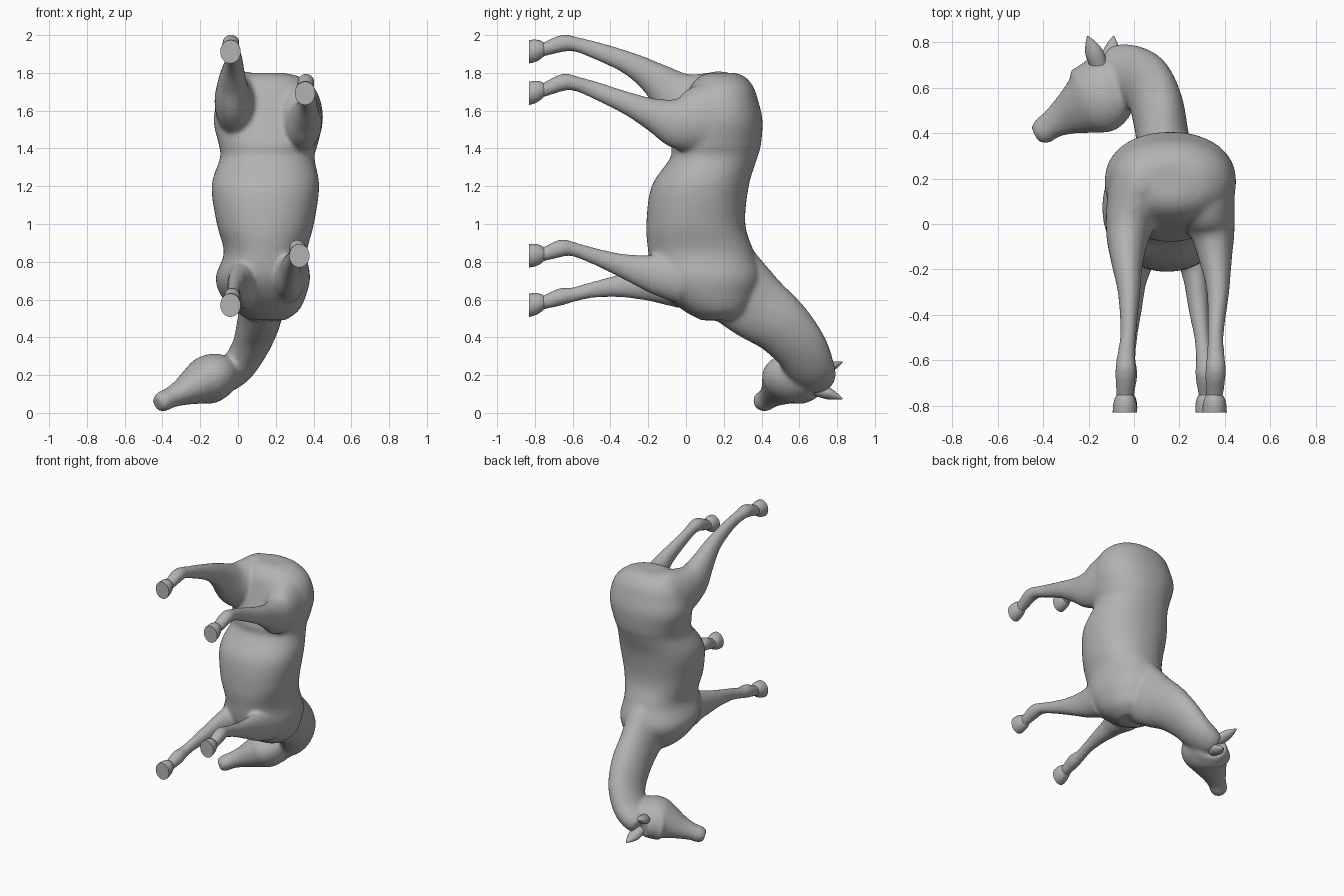
import bpy, bmesh, math
from mathutils import Vector

if "Cube" in bpy.data.objects:
    bpy.data.objects.remove(bpy.data.objects["Cube"], do_unlink=True)

grey = bpy.data.materials.new("plain grey")
grey.use_nodes = True
grey.diffuse_color = (0.45, 0.45, 0.45, 1)
grey.node_tree.nodes["Principled BSDF"].inputs["Base Color"].default_value = (0.45, 0.45, 0.45, 1)

X, Y, Z = Vector((1, 0, 0)), Vector((0, 1, 0)), Vector((0, 0, 1))
HEAD_SIDE = Vector((0.48, 0, -0.87))
HEAD_UP = Vector((-0.60, 0.71, -0.33))


def catmull(p0, p1, p2, p3, t):
    return 0.5 * (2 * p1 + (p2 - p0) * t + (2 * p0 - 5 * p1 + 4 * p2 - p3) * t * t
                  + (3 * p1 - p0 - 3 * p2 + p3) * t ** 3)


def loft(bm, sections, power=2.0, steps=5, sides=32, axis=None):
    """Skin smooth oval rings; each section is (centre, side radius, depth radius, side axis).
    With an axis given, all rings stay square to it; otherwise they follow the path."""
    secs = [(Vector(c), a, b, Vector(u)) for c, a, b, u in sections]
    n, path = len(secs), []
    for i in range(n - 1):
        q = [secs[max(0, min(n - 1, i + k))] for k in (-1, 0, 1, 2)]
        for s in range(steps):
            path.append([catmull(*(e[k] for e in q), s / steps) for k in range(4)])
    path.append(list(secs[-1]))
    rings = []
    for i, (c, a, b, u) in enumerate(path):
        t = axis or (path[min(i + 1, len(path) - 1)][0] - path[max(i - 1, 0)][0]).normalized()
        u = (u - t * u.dot(t)).normalized()
        v = t.cross(u)
        ring = []
        for k in range(sides):
            w = 2 * math.pi * k / sides
            cs, sn = math.cos(w), math.sin(w)
            px = math.copysign(abs(cs) ** (2 / power), cs)
            py = math.copysign(abs(sn) ** (2 / power), sn)
            ring.append(bm.verts.new(c + u * a * px + v * b * py))
        rings.append(ring)
    for r0, r1 in zip(rings, rings[1:]):
        for k in range(sides):
            m = (k + 1) % sides
            bm.faces.new((r0[k], r0[m], r1[m], r1[k]))
    bm.faces.new(rings[0][::-1])
    bm.faces.new(rings[-1])


def finish(bm, name):
    bmesh.ops.recalc_face_normals(bm, faces=bm.faces[:])
    mesh = bpy.data.meshes.new(name)
    bm.to_mesh(mesh)
    bm.free()
    mesh.materials.append(grey)
    ob = bpy.data.objects.new(name, mesh)
    bpy.context.collection.objects.link(ob)
    return ob


def shade(ob, angle=40):
    bpy.ops.object.select_all(action="DESELECT")
    ob.select_set(True)
    bpy.context.view_layer.objects.active = ob
    bpy.ops.object.shade_smooth_by_angle(angle=math.radians(angle))


body = bmesh.new()

# Trunk, from rump to chest: z, centre x, centre y, half width, half depth
trunk = [
    (1.80, .15, .19, .09, .07), (1.78, .155, .19, .17, .12), (1.73, .16, .19, .235, .165),
    (1.66, .165, .19, .27, .19), (1.55, .16, .185, .29, .22), (1.42, .16, .16, .262, .237),
    (1.35, .155, .147, .25, .23), (1.20, .145, .075, .285, .257), (1.00, .145, .052, .257, .262),
    (.85, .145, .08, .22, .28), (.72, .132, .11, .25, .29), (.62, .135, .13, .225, .24),
    (.54, .15, .16, .17, .17), (.49, .16, .17, .09, .09)]
loft(body, [((x, y, z), a, b, X) for z, x, y, a, b in trunk], power=2.2, sides=48, axis=Z)

# Neck, turning towards the head
neck = [
    ((.14, .22, .70), .14, .21, 0), ((.127, .365, .57), .118, .185, 0),
    ((.105, .50, .465), .112, .162, .25), ((.066, .60, .35), .097, .147, .5),
    ((.0, .655, .245), .09, .132, .8), ((-.07, .68, .19), .085, .115, 1),
    ((-.115, .685, .165), .07, .09, 1)]
loft(body, [(c, a, b, X.lerp(HEAD_SIDE, f)) for c, a, b, f in neck])

# Head, from poll to muzzle
head = [
    ((-.095, .67, .18), .10, .125), ((-.13, .61, .18), .122, .155), ((-.162, .56, .175), .128, .172),
    ((-.215, .525, .15), .108, .138), ((-.295, .48, .11), .072, .092), ((-.36, .44, .08), .055, .065),
    ((-.40, .41, .06), .055, .06), ((-.428, .392, .047), .04, .045)]
loft(body, [(c, a, b, HEAD_SIDE) for c, a, b in head])

# Brow over each eye
for s in (-1, 1):
    c = Vector((-.235, .58, .145)) + HEAD_SIDE * s * .065
    out = HEAD_SIDE * s * .03
    loft(body, [(c - out, .02, .03, HEAD_UP), (c, .022, .034, HEAD_UP),
                (c + out * .5, .012, .018, HEAD_UP)], sides=16)

# Legs: joints from the buttock or shoulder to the pastern, last point is the sole
hind_radii = [(.07, .10), (.125, .178), (.13, .185), (.10, .145), (.072, .092), (.05, .062),
              (.036, .047), (.04, .04), (.047, .046), (.039, .037)]
fore_radii = [(.10, .14), (.077, .112), (.056, .083), (.046, .058), (.035, .043),
              (.038, .039), (.046, .047), (.038, .037)]
legs = {
    "hind_left": (hind_radii, [
        (.275, .31, 1.57), (.295, .22, 1.575), (.315, .11, 1.56), (.345, -.03, 1.535),
        (.36, -.16, 1.575), (.37, -.30, 1.635),
        (.36, -.48, 1.708), (.36, -.58, 1.742), (.36, -.65, 1.75), (.355, -.75, 1.71),
        (.355, -.83, 1.692)]),
    "hind_right": (hind_radii, [
        (.055, .31, 1.61), (.035, .22, 1.625), (.01, .11, 1.62), (-.025, -.03, 1.665),
        (-.03, -.16, 1.765), (-.022, -.30, 1.85),
        (-.025, -.48, 1.92), (-.035, -.58, 1.95), (-.037, -.65, 1.957), (-.04, -.75, 1.925),
        (-.04, -.83, 1.912)]),
    "fore_left": (fore_radii, [
        (.26, -.02, .715), (.265, -.14, .73), (.275, -.25, .755), (.285, -.37, .79),
        (.30, -.50, .835), (.31, -.60, .867), (.315, -.66, .872), (.32, -.75, .84),
        (.325, -.83, .832)]),
    "fore_right": (fore_radii, [
        (.03, -.02, .69), (.02, -.14, .69), (.0, -.25, .682), (-.01, -.37, .67),
        (-.02, -.50, .65), (-.03, -.60, .625), (-.03, -.66, .615), (-.035, -.75, .585),
        (-.04, -.83, .57)]),
}
for name, (radii, joints) in legs.items():
    top, sole = Vector(joints[-2]), Vector(joints[-1])
    loft(body, [(p, a, b, X) for p, (a, b) in zip(joints, radii)]
         + [(top.lerp(sole, .4), .036, .038, X)])
    # Hoof with a flat sole
    hoof = bmesh.new()
    loft(hoof, [(top, .034, .034, X), (top.lerp(sole, .25), .045, .049, X),
                (top.lerp(sole, .6), .052, .059, X), (sole, .054, .062, X)],
         steps=3, sides=24, axis=Y)
    shade(finish(hoof, name + "_hoof"))

# Merge the body parts into one soft skin
body_ob = finish(body, "horse_body")
remesh = body_ob.modifiers.new("Merge", "REMESH")
remesh.mode = "VOXEL"
remesh.voxel_size = 0.011
soften = body_ob.modifiers.new("Soften", "SMOOTH")
soften.factor = 0.5
soften.iterations = 14
bpy.ops.object.select_all(action="DESELECT")
body_ob.select_set(True)
bpy.context.view_layer.objects.active = body_ob
for m in ("Merge", "Soften"):
    bpy.ops.object.modifier_apply(modifier=m)
shade(body_ob, 60)

# Pointed ears
for name, base, tip in (("left_ear", (-.15, .69, .215), (-.205, .828, .268)),
                        ("right_ear", (-.11, .69, .125), (-.09, .828, .075))):
    base, tip = Vector(base), Vector(tip)
    ear = bmesh.new()
    loft(ear, [(base.lerp(tip, f), a, b, HEAD_SIDE.cross(HEAD_UP) + X)
               for f, a, b in ((0, .038, .034), (.45, .04, .03), (.75, .025, .018), (1, .003, .003))],
         sides=16)
    shade(finish(ear, name), 60)
